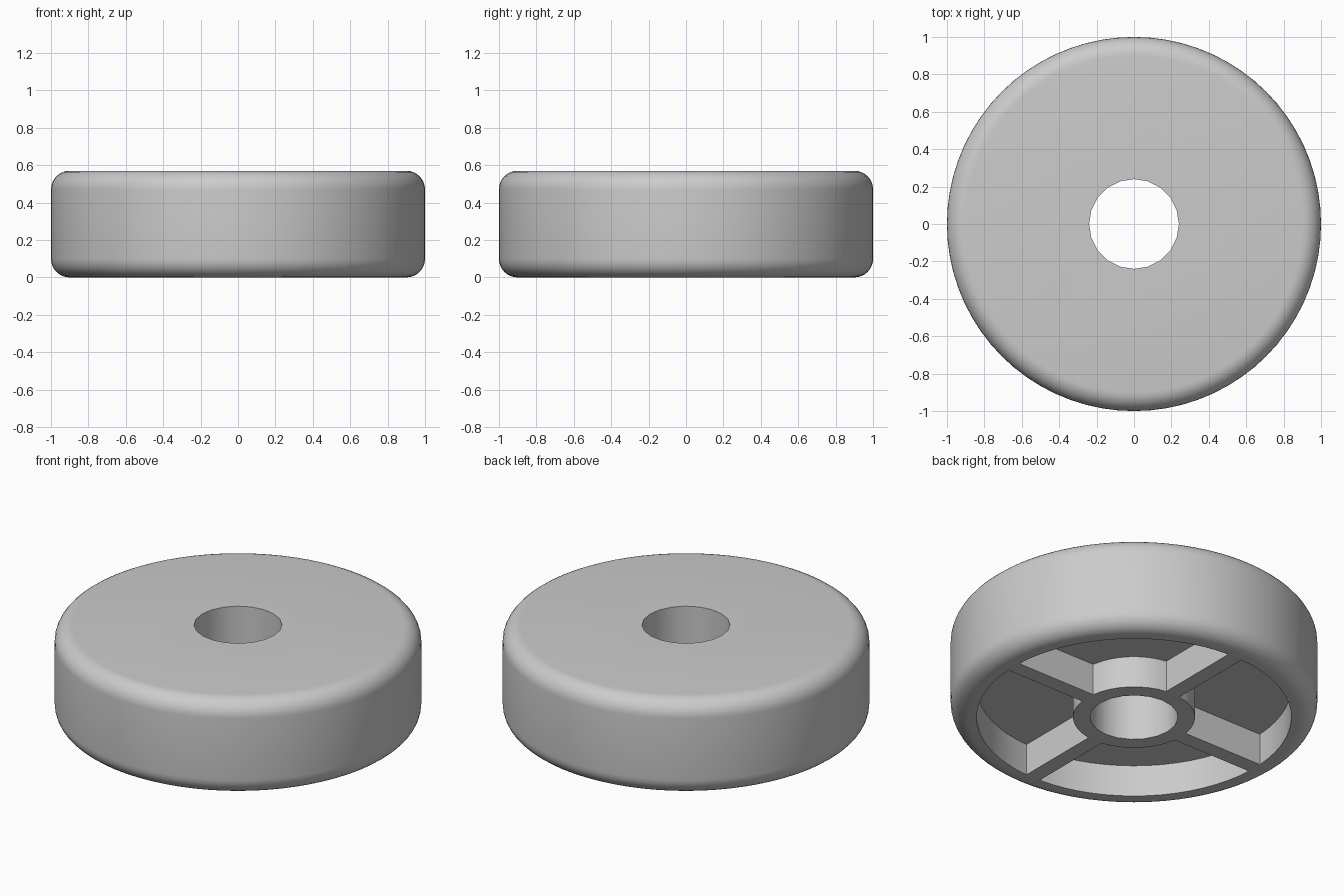
import bpy, bmesh
from math import asin, cos, sin, pi

HEIGHT = 0.57
BORE, HUB, RIM = 0.24, 0.333, 0.858
SPOKE_HALF = 0.047
POCKET_DEPTH = 0.19

cube = bpy.data.objects.get("Cube")
if cube:
    bpy.data.objects.remove(cube, do_unlink=True)

grey = bpy.data.materials.new("light_grey")
grey.use_nodes = True
colour = (0.6, 0.6, 0.6, 1)
grey.diffuse_color = colour
grey.node_tree.nodes["Principled BSDF"].inputs["Base Color"].default_value = colour


def prism(bm, outline, z0, z1):
    """Extrude a counter-clockwise outline from z0 to z1."""
    face = bm.faces.new([bm.verts.new((x, y, z0)) for x, y in outline])
    top = bmesh.ops.extrude_face_region(bm, geom=[face])["geom"]
    verts = [g for g in top if isinstance(g, bmesh.types.BMVert)]
    bmesh.ops.translate(bm, verts=verts, vec=(0, 0, z1 - z0))


def arc(radius, start, end, steps):
    angles = [start + (end - start) * i / steps for i in range(steps + 1)]
    return [(radius * cos(a), radius * sin(a)) for a in angles]


def make_object(name, bm):
    bmesh.ops.recalc_face_normals(bm, faces=bm.faces)
    mesh = bpy.data.meshes.new(name)
    bm.to_mesh(mesh)
    bm.free()
    mesh.materials.append(grey)
    obj = bpy.data.objects.new(name, mesh)
    bpy.context.collection.objects.link(obj)
    return obj


# Solid disc
bm = bmesh.new()
prism(bm, arc(1, 0, 2 * pi, 72)[:-1], 0, HEIGHT)
wheel = make_object("wheel_body", bm)

# Centre bore
bm = bmesh.new()
prism(bm, arc(BORE, 0, 2 * pi, 20)[:-1], -0.1, HEIGHT + 0.1)
bore = make_object("bore_cutter", bm)

# Four underside pockets, leaving a hub, a rim and four straight spokes
bm = bmesh.new()
inner, outer = asin(SPOKE_HALF / HUB), asin(SPOKE_HALF / RIM)
for i in range(4):
    a, b = i * pi / 2, (i + 1) * pi / 2
    outline = arc(RIM, a + outer, b - outer, 16) + arc(HUB, b - inner, a + inner, 8)
    prism(bm, outline, -0.1, POCKET_DEPTH)
pockets = make_object("pocket_cutter", bm)

# Rounded outer edges, then the cuts
bevel = wheel.modifiers.new("rounded_edges", "BEVEL")
bevel.width = 0.1
bevel.segments = 8
bevel.angle_limit = pi / 4
for cutter in (bore, pockets):
    cutter.hide_render = True
    cut = wheel.modifiers.new(cutter.name, "BOOLEAN")
    cut.operation = "DIFFERENCE"
    cut.solver = "EXACT"
    cut.object = cutter

bpy.ops.object.select_all(action="DESELECT")
wheel.select_set(True)
bpy.context.view_layer.objects.active = wheel
for modifier in list(wheel.modifiers):
    bpy.ops.object.modifier_apply(modifier=modifier.name)
for cutter in (bore, pockets):
    bpy.data.objects.remove(cutter, do_unlink=True)
bpy.ops.object.shade_smooth_by_angle(angle=pi / 6)
